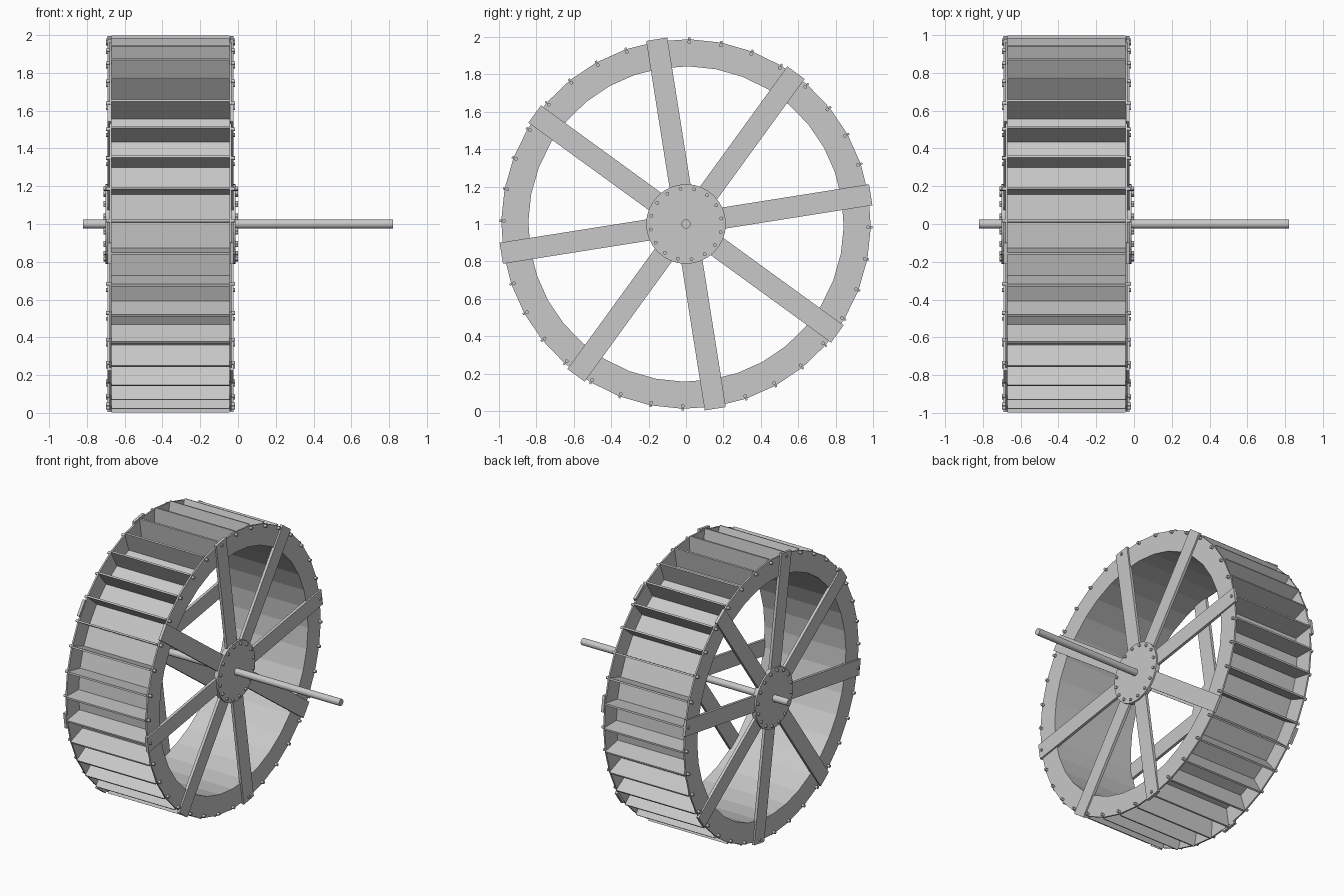
import bpy, bmesh, math
from mathutils import Vector, Matrix

cube = bpy.data.objects.get("Cube")
if cube:
    bpy.data.objects.remove(cube, do_unlink=True)

# Layout: the wheel turns about the x axis, everything is relative to its middle
CENTRE = Vector((-0.357, 0, 1))
HALF = 0.312            # half width between the two rims
PADDLES = 36
PADDLE_PHASE = math.radians(-1)
SPOKE_PHASE = math.radians(9)

grey = bpy.data.materials.new("weathered_grey")
grey.use_nodes = True
colour = (0.58, 0.58, 0.58, 1)
grey.diffuse_color = colour
grey.node_tree.nodes["Principled BSDF"].inputs["Base Color"].default_value = colour


def finish(name, bm, mirror=False, smooth=False):
    bmesh.ops.recalc_face_normals(bm, faces=bm.faces)
    mesh = bpy.data.meshes.new(name)
    bm.to_mesh(mesh)
    bm.free()
    mesh.materials.append(grey)
    obj = bpy.data.objects.new(name, mesh)
    obj.location = CENTRE
    bpy.context.collection.objects.link(obj)
    if mirror:
        obj.modifiers.new("both_sides", 'MIRROR').use_axis[0] = True
    if smooth:
        bpy.ops.object.select_all(action='DESELECT')
        obj.select_set(True)
        bpy.context.view_layer.objects.active = obj
        bpy.ops.object.shade_smooth_by_angle(angle=math.radians(40))
    return obj


def box(bm, x0, x1, r0, r1, width, angle):
    """Radial plank: r0 to r1 outwards, width across, x0 to x1 along the axle."""
    size = Matrix.Diagonal((x1 - x0, r1 - r0, width, 1))
    place = Matrix.Translation(((x0 + x1) / 2, (r0 + r1) / 2, 0))
    bmesh.ops.create_cube(bm, size=1, matrix=Matrix.Rotation(angle, 4, 'X') @ place @ size)


def rod(bm, x0, x1, radius, sides, r=0, angle=0):
    """Cylinder parallel to the axle, set at distance r from it."""
    place = Matrix.Translation(((x0 + x1) / 2, r, 0)) @ Matrix.Rotation(math.pi / 2, 4, 'Y')
    bmesh.ops.create_cone(bm, cap_ends=True, segments=sides, radius1=radius, radius2=radius,
                          depth=x1 - x0, matrix=Matrix.Rotation(angle, 4, 'X') @ place)


def ring(bm, x0, x1, r0, r1):
    """Flat sided ring with one facet per paddle."""
    corners = [(x0, r0), (x1, r0), (x1, r1), (x0, r1)]
    turn = Matrix.Rotation(PADDLE_PHASE, 3, 'X')
    verts = [bm.verts.new(turn @ Vector((x, r, 0))) for x, r in corners]
    edges = [bm.edges.new((verts[i], verts[i - 1])) for i in range(4)]
    bmesh.ops.spin(bm, geom=verts + edges, cent=(0, 0, 0), axis=(1, 0, 0),
                   angle=math.tau, steps=PADDLES, use_merge=True)
    bmesh.ops.remove_doubles(bm, verts=bm.verts, dist=0.0001)


# Inner drum that closes the buckets
bm = bmesh.new()
ring(bm, -HALF, HALF, 0.843, 0.853)
finish("inner_drum", bm)

# Side rims
bm = bmesh.new()
ring(bm, HALF, HALF + 0.011, 0.843, 0.988)
finish("side_rims", bm, mirror=True)

# Paddles and the rim bolts at their ends
paddles, bolts = bmesh.new(), bmesh.new()
for i in range(PADDLES):
    a = PADDLE_PHASE + math.tau * i / PADDLES
    box(paddles, -HALF, HALF, 0.848, 0.997, 0.012, a)
    rod(bolts, HALF, HALF + 0.03, 0.01, 10, 0.973, a)
finish("paddles", paddles)
finish("rim_bolts", bolts, mirror=True, smooth=True)

# Spokes laid over the outside of each rim
bm = bmesh.new()
for i in range(8):
    box(bm, HALF + 0.002, HALF + 0.022, 0.13, 1.0, 0.114, SPOKE_PHASE + math.tau * i / 8)
finish("spokes", bm, mirror=True)

# Hub plates and their bolts
bm = bmesh.new()
rod(bm, HALF + 0.002, HALF + 0.033, 0.213, 32)
finish("hub_plates", bm, mirror=True)
bm = bmesh.new()
for i in range(16):
    rod(bm, HALF + 0.03, HALF + 0.044, 0.01, 10, 0.19, SPOKE_PHASE + math.tau * i / 16)
finish("hub_bolts", bm, mirror=True, smooth=True)

# Axle
bm = bmesh.new()
rod(bm, -0.82 - CENTRE.x, 0.82 - CENTRE.x, 0.024, 24)
finish("axle", bm, smooth=True)
